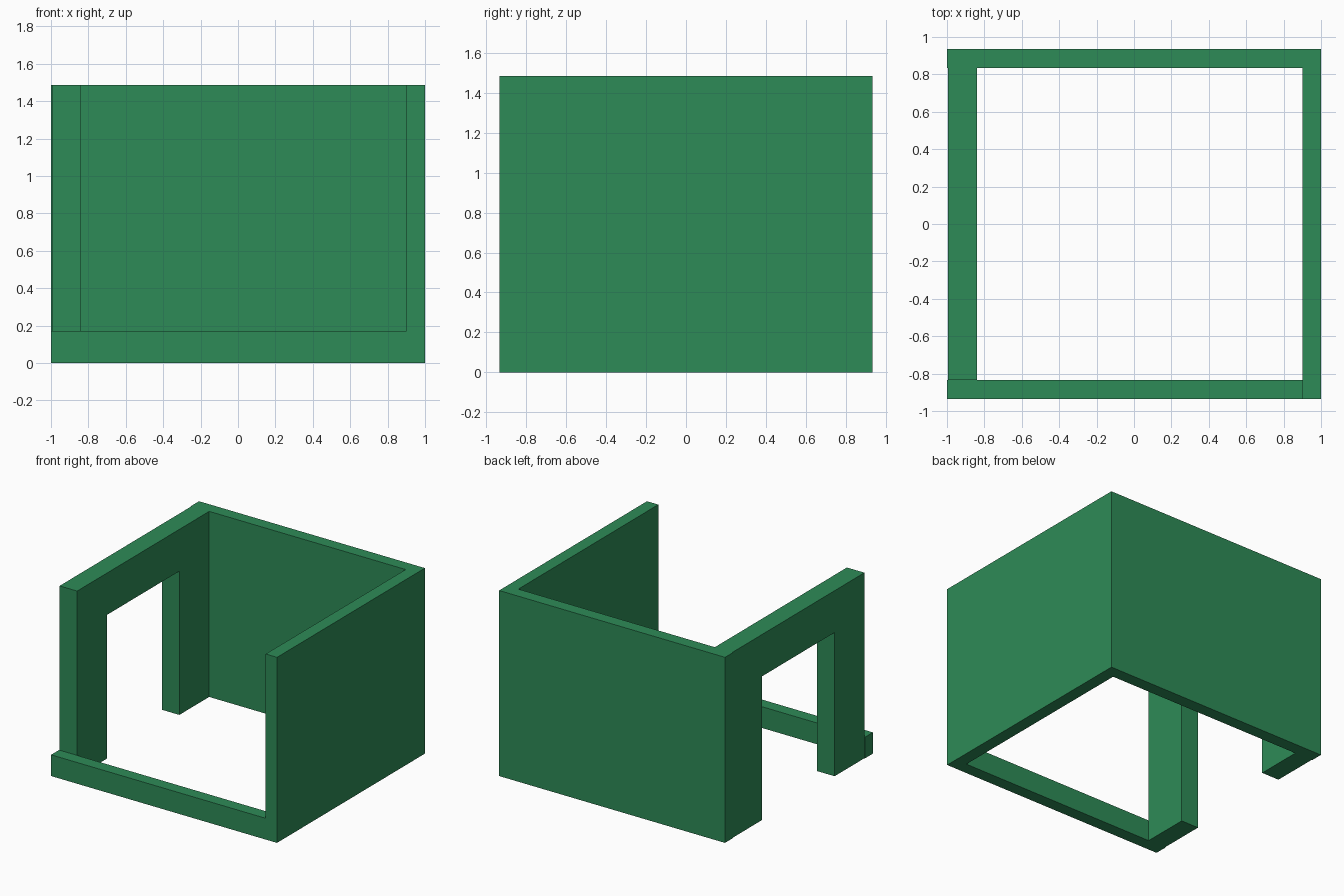
import bpy

if "Cube" in bpy.data.objects:
    bpy.data.objects.remove(bpy.data.objects["Cube"])

green = bpy.data.materials.new("sea_green")
green.diffuse_color = (0.027, 0.258, 0.095, 1)
green.use_nodes = True
green.node_tree.nodes["Principled BSDF"].inputs["Base Color"].default_value = green.diffuse_color


def box(name, x, y, z):
    """Axis-aligned box from (min, max) ranges."""
    centre = [(r[0] + r[1]) / 2 for r in (x, y, z)]
    bpy.ops.mesh.primitive_cube_add(size=1, location=centre)
    ob = bpy.context.object
    ob.name = name
    ob.scale = [r[1] - r[0] for r in (x, y, z)]
    bpy.ops.object.transform_apply(location=False, rotation=False, scale=True)
    ob.data.materials.append(green)
    return ob


H = 1.485        # wall height
W = 0.935        # half depth
IN = 0.835       # inner face of front and back walls
DOOR = 0.458     # half width of the doorway
LEFT = (-0.995, -0.84)

# Full-height walls and the low front sill
box("right_wall", (0.9, 1), (-W, W), (0, H))
box("back_wall", (-1, 0.9), (IN, W), (0, H))
box("front_sill", (-1, 0.9), (-W, -IN), (0, 0.17))

# Doorway on the left: two posts and a lintel
box("front_post", LEFT, (-IN, -DOOR), (0, H))
box("back_post", LEFT, (DOOR, IN), (0, H))
box("lintel", LEFT, (-DOOR, DOOR), (1.15, H))
